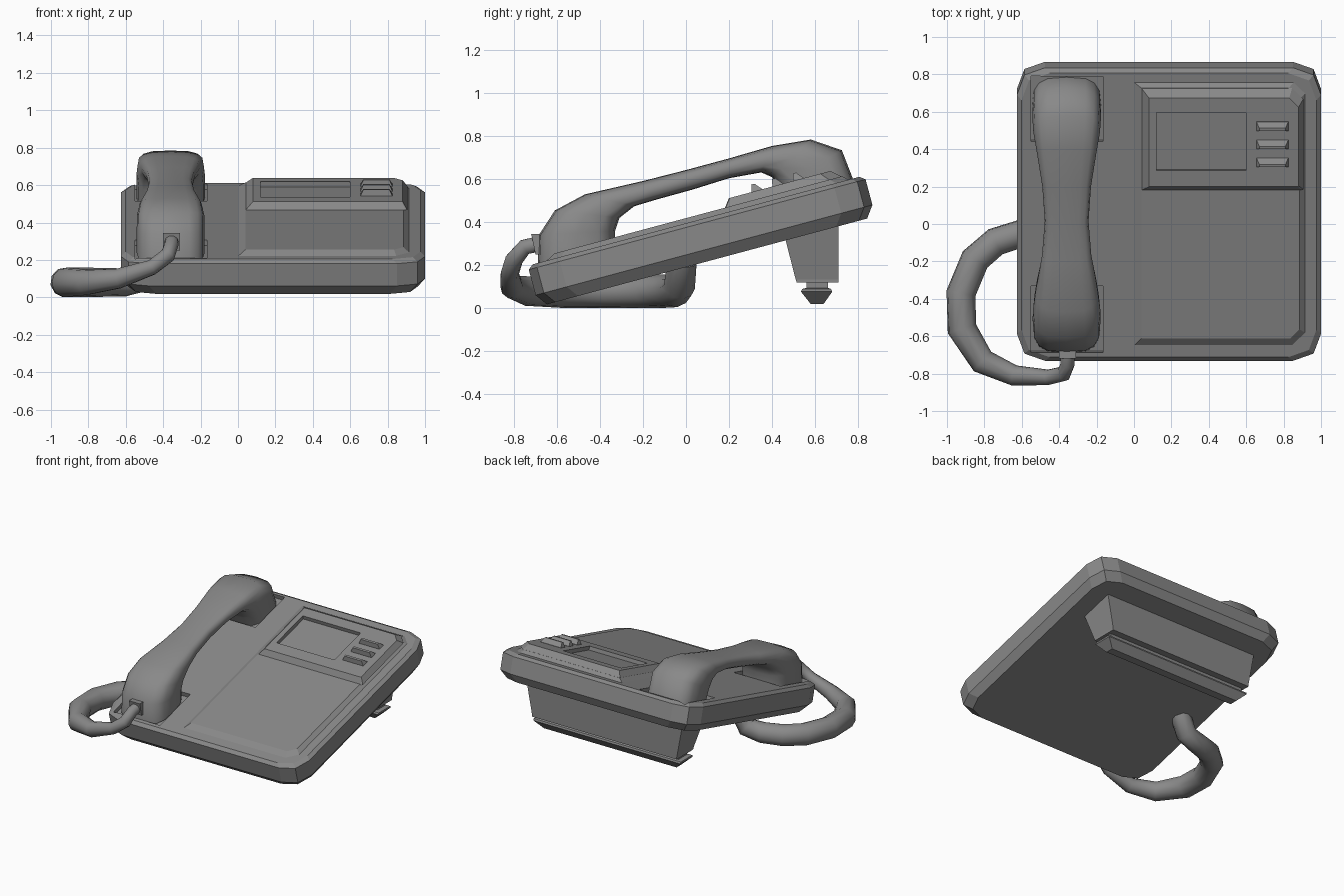
import bpy, bmesh
from math import radians, cos, sin, pi, copysign
from mathutils import Vector

cube = bpy.data.objects.get("Cube")
if cube:
    bpy.data.objects.remove(cube)

TILT = radians(15)

grey = bpy.data.materials.new("grey_plastic")
GREY = (0.25, 0.25, 0.25, 1)
grey.use_nodes = True
grey.diffuse_color = GREY
grey.node_tree.nodes["Principled BSDF"].inputs["Base Color"].default_value = GREY


def loft(name, rings, tilt=True, smooth=None):
    """Skin a stack of equal point rings and cap both ends."""
    bm = bmesh.new()
    loops = [[bm.verts.new(p) for p in ring] for ring in rings]
    for a, b in zip(loops, loops[1:]):
        for i in range(len(a)):
            j = (i + 1) % len(a)
            bm.faces.new((a[i], a[j], b[j], b[i]))
    bm.faces.new(loops[0])
    bm.faces.new(loops[-1])
    bmesh.ops.recalc_face_normals(bm, faces=bm.faces)
    mesh = bpy.data.meshes.new(name)
    bm.to_mesh(mesh)
    bm.free()
    mesh.materials.append(grey)
    obj = bpy.data.objects.new(name, mesh)
    bpy.context.collection.objects.link(obj)
    if tilt:
        obj.rotation_euler.x = TILT
    if smooth:
        bpy.ops.object.select_all(action='DESELECT')
        obj.select_set(True)
        bpy.context.view_layer.objects.active = obj
        bpy.ops.object.shade_smooth_by_angle(angle=radians(smooth))
    return obj


def rect(x0, x1, y0, y1, z):
    return [(x0, y0, z), (x1, y0, z), (x1, y1, z), (x0, y1, z)]


def right_cut(x0, x1, y0, y1, z, c0, c1):
    """Rectangle with its two +x corners cut off."""
    return [(x0, y0, z), (x1 - c0, y0, z), (x1, y0 + c0, z),
            (x1, y1 - c1, z), (x1 - c1, y1, z), (x0, y1, z)]


def rounded(inset, z):
    """Base outline: two-step chamfer on every corner."""
    cx, cy, hx, hy = 0.187, 0.151, 0.813 - inset, 0.811 - inset
    pts = []
    for sx, sy in ((1, 1), (-1, 1), (-1, -1), (1, -1)):
        corner = [(hx, hy - 0.15), (hx - 0.04, hy - 0.04), (hx - 0.15, hy)]
        if sx * sy < 0:
            corner.reverse()
        pts += [(cx + sx * x, cy + sy * y, z) for x, y in corner]
    return pts


def carve(obj, rings):
    """Cut a lofted pocket out of a part."""
    cutter = loft("cutter", rings)
    cutter.hide_render = True
    mod = obj.modifiers.new("pocket", 'BOOLEAN')
    mod.operation, mod.object, mod.solver = 'DIFFERENCE', cutter, 'EXACT'
    bpy.context.view_layer.update()
    deps = bpy.context.evaluated_depsgraph_get()
    mesh = bpy.data.meshes.new_from_object(obj.evaluated_get(deps))
    obj.modifiers.clear()
    obj.data = mesh
    bpy.data.objects.remove(cutter)


# Tilted base with cradle pockets for the handset
base = loft("base", [rounded(0.04, 0.185), rounded(0, 0.24),
                     rounded(0, 0.363), rounded(0.025, 0.382)])
for y0, y1 in ((-0.61, -0.24), (0.56, 0.92)):
    carve(base, [rect(-0.55, -0.165, y0, y1, z) for z in (0.35, 0.45)])

# Keypad panel and raised display housing
loft("keypad_panel", [right_cut(0, 0.917, -0.571, 0.887, 0.38, 0.07, 0.06),
                      right_cut(0.04, 0.885, -0.525, 0.86, 0.405, 0.05, 0.06)])
housing = loft("display_housing",
               [right_cut(0.04, 0.905, 0.295, 0.86, 0.403, 0.005, 0.06),
                right_cut(0.08, 0.88, 0.325, 0.815, 0.443, 0.005, 0.05)])
carve(housing, [rect(0.12, 0.6, 0.414, 0.735, z) for z in (0.415, 0.5)])

# Wedge buttons beside the display
for i in range(3):
    y = 0.46 + 0.1 * i
    loft(f"button_{i + 1}",
         [rect(0.655, 0.825, y - 0.025, y + 0.025, 0.435),
          rect(0.655, 0.825, y - 0.025, y + 0.025, 0.445),
          rect(0.67, 0.81, y - 0.018, y - 0.002, 0.477)])

# Rear stand and its rubber foot
loft("stand", [rect(-0.42, 0.78, 0.515, 0.71, 0.12),
               rect(-0.42, 0.78, 0.51, 0.71, 0.135),
               [(-0.47, 0.46, 0.33), (0.83, 0.46, 0.33),
                (0.83, 0.71, 0.4), (-0.47, 0.71, 0.4)]], tilt=False)
loft("stand_foot", [rect(-0.37, 0.73, 0.58, 0.64, 0.02),
                    rect(-0.43, 0.79, 0.535, 0.68, 0.077),
                    rect(-0.43, 0.79, 0.54, 0.675, 0.09),
                    rect(-0.4, 0.76, 0.56, 0.66, 0.095),
                    rect(-0.4, 0.76, 0.56, 0.66, 0.13)], tilt=False)

# Handset: outer and inner (y, z) of each section, then half width
SECTIONS = [((-0.69, 0.19), (-0.33, 0.29), 0.182), ((-0.685, 0.34), (-0.33, 0.36), 0.182),
            ((-0.61, 0.455), (-0.31, 0.42), 0.18), ((-0.47, 0.53), (-0.24, 0.475), 0.165),
            ((-0.2, 0.592), (-0.14, 0.505), 0.132), ((0, 0.643), (0.03, 0.552), 0.117),
            ((0.2, 0.697), (0.2, 0.605), 0.13), ((0.4, 0.755), (0.35, 0.632), 0.158),
            ((0.58, 0.785), (0.4, 0.61), 0.178), ((0.725, 0.735), (0.425, 0.56), 0.184),
            ((0.785, 0.58), (0.46, 0.49), 0.184)]


def section(outer, inner, half):
    a, b = Vector((-0.36, *outer)), Vector((-0.36, *inner))
    mid, arm = (a + b) / 2, (a - b) / 2
    ring = []
    for i in range(16):
        c, s = cos(i * pi / 8), sin(i * pi / 8)
        c, s = (copysign(abs(k) ** 0.62, k) for k in (c, s))
        ring.append(mid + arm * s + Vector((half * c, 0, 0)))
    return ring


loft("handset", [section(*s) for s in SECTIONS], tilt=False, smooth=50)

# Cord socket on the handset
loft("cord_socket", [[(x, y + dy, z) for x, dy, z in
                      ((-0.4, 0, 0.25), (-0.31, 0, 0.25), (-0.31, -0.02, 0.345), (-0.4, -0.02, 0.345))]
                     for y in (-0.7, -0.66)], tilt=False)

# Cord: centre point and radius along the loop
CORD = [(-0.355, -0.68, 0.3, 0.038), (-0.355, -0.75, 0.285, 0.038),
        (-0.375, -0.8, 0.225, 0.042), (-0.46, -0.82, 0.16, 0.042),
        (-0.64, -0.81, 0.1, 0.055), (-0.81, -0.735, 0.08, 0.07),
        (-0.92, -0.56, 0.08, 0.08), (-0.925, -0.37, 0.08, 0.08),
        (-0.85, -0.19, 0.08, 0.08), (-0.74, -0.095, 0.08, 0.078),
        (-0.6, -0.05, 0.08, 0.075), (-0.49, -0.03, 0.1, 0.072),
        (-0.43, -0.02, 0.22, 0.07)]


def cord_rings():
    pts = [Vector(p[:3]) for p in CORD]
    rings, side = [], Vector((1, 0, 0))
    for i, p in enumerate(pts):
        along = (pts[min(i + 1, len(pts) - 1)] - pts[max(i - 1, 0)]).normalized()
        side = (side - along * side.dot(along)).normalized()
        up = along.cross(side)
        rings.append([p + (side * cos(k * pi / 5) + up * sin(k * pi / 5)) * CORD[i][3]
                      for k in range(10)])
    return rings


loft("cord", cord_rings(), tilt=False, smooth=50)
